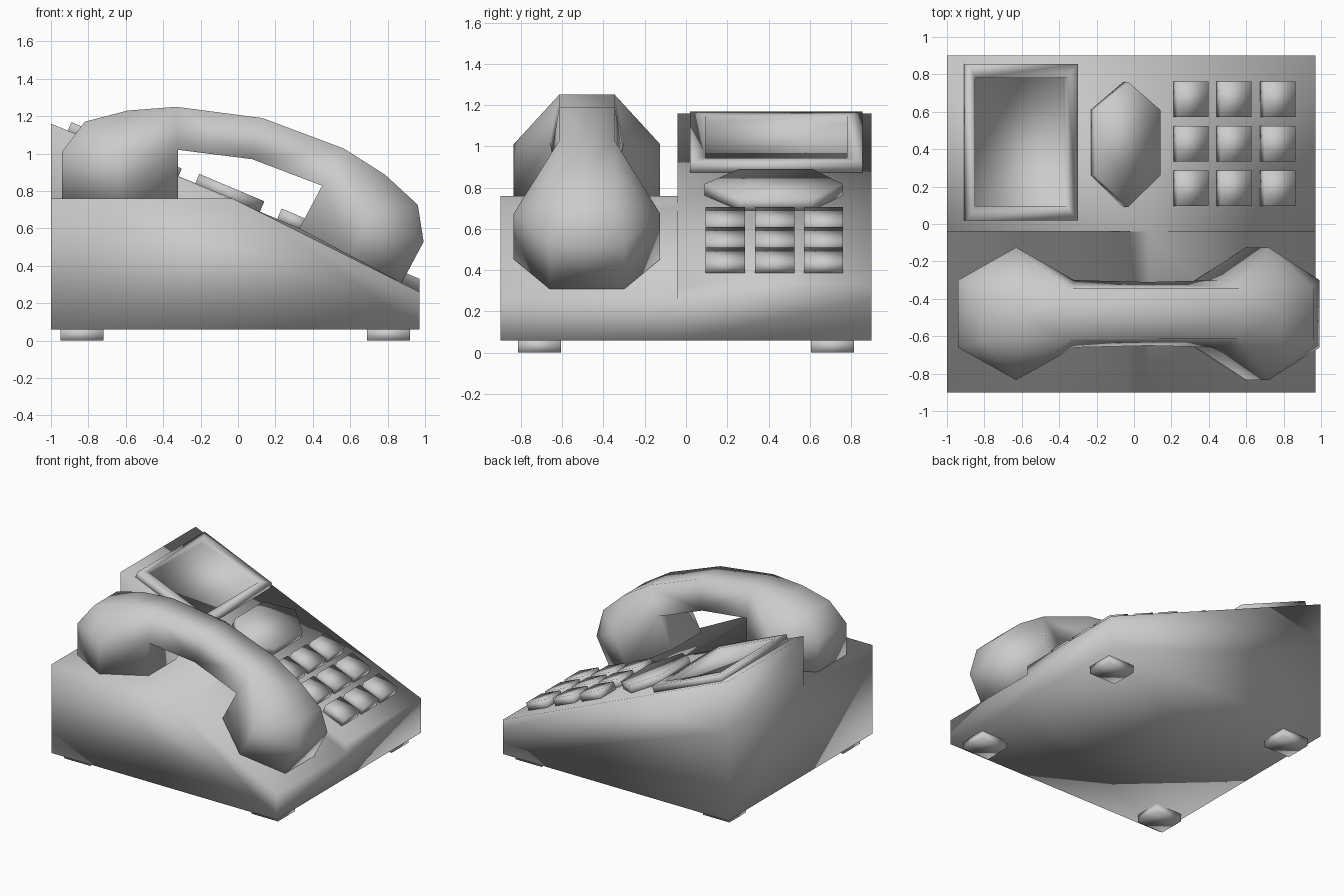
import bpy, bmesh, math
from mathutils import Matrix, Vector

if "Cube" in bpy.data.objects:
    bpy.data.objects.remove(bpy.data.objects["Cube"])

SLOPE = 0.421                      # fall of the keypad deck along x
TILT = math.atan(SLOPE)
COS = math.cos(TILT)


def deck_z(x):
    return 0.739 - SLOPE * x


def finish(name, bm):
    bmesh.ops.remove_doubles(bm, verts=bm.verts[:], dist=0.002)
    bmesh.ops.recalc_face_normals(bm, faces=bm.faces[:])
    mesh = bpy.data.meshes.new(name)
    bm.to_mesh(mesh)
    bm.free()
    mesh.shade_smooth()
    ob = bpy.data.objects.new(name, mesh)
    bpy.context.collection.objects.link(ob)
    return ob


def face(bm, pts):
    return bm.faces.new([bm.verts.new(p) for p in pts])


def strip(bm, ring_a, ring_b):
    n = len(ring_a)
    for i in range(n):
        j = (i + 1) % n
        face(bm, (ring_a[i], ring_a[j], ring_b[j], ring_b[i]))


def stack(name, rings):
    """Closed solid from a stack of equal-sized rings."""
    bm = bmesh.new()
    face(bm, rings[0])
    for a, b in zip(rings, rings[1:]):
        strip(bm, a, b)
    face(bm, rings[-1])
    return finish(name, bm)


def rect(x0, x1, y0, y1, z):
    return [(x0, y0, z), (x1, y0, z), (x1, y1, z), (x0, y1, z)]


def on_deck(ob, x):
    ob.location = (x, 0, deck_z(x))
    ob.rotation_euler = (0, TILT, 0)


# Body: cradle side in front, taller keypad side behind, stepped at y = -0.04
def at_y(profile, y):
    return [(x, y, z) for x, z in profile]


cross = (0.08, 0.705)
cradle = [(-1, 0.06), (0.97, 0.06), (0.97, 0.26), cross, (-0.03, 0.76), (-1, 0.76)]
keypad = [(-1, 0.06), (0.97, 0.06), (0.97, 0.26), (0.97, deck_z(0.97)), cross,
          (-1, 1.16), (-1, 0.76)]
bm = bmesh.new()
face(bm, at_y(cradle, -0.9))
strip(bm, at_y(cradle, -0.9), at_y(cradle, -0.04))
strip(bm, at_y(keypad, -0.04), at_y(keypad, 0.9))
face(bm, at_y(keypad, 0.9))
face(bm, at_y([(0.97, 0.26), (0.97, deck_z(0.97)), cross], -0.04))
face(bm, at_y([cross, (-1, 1.16), (-1, 0.76), (-0.03, 0.76)], -0.04))
finish("body", bm)

# Feet
for x in (-0.835, 0.805):
    for y in (-0.71, 0.71):
        stack("foot", [rect(x - 0.115, x + 0.115, y - 0.105, y + 0.105, z)
                       for z in (0, 0.065)])

# Keys
for x in (0.21, 0.44, 0.675):
    for y in (0.095, 0.335, 0.572):
        key = stack("key", [rect(0, 0.18, y, y + 0.19, z) for z in (-0.01, 0.06)])
        on_deck(key, x)

# Long six-sided button
outline = [(0, 0.26), (0.19, 0.09), (0.377, 0.26), (0.377, 0.61), (0.19, 0.76), (0, 0.61)]
button = stack("long_button", [[(s, y, z) for s, y in outline] for z in (-0.01, 0.06)])
on_deck(button, -0.23)

# Display frame with recessed screen
display = stack("display", [rect(0, 0.64, 0.02, 0.855, -0.01),
                            rect(0, 0.64, 0.02, 0.855, 0.05),
                            rect(0.045, 0.577, 0.095, 0.78, 0.05),
                            rect(0.045, 0.577, 0.095, 0.78, 0.01)])
on_deck(display, -0.91)

# Handset: one quarter as (x, half width, z), mirrored along its tilted axis
P = {
    "out_low": (-0.94, 0.18, 0.76), "out_top": (-0.94, 0.18, 1.01),
    "mid_low": (-0.63, 0.355, 0.76), "mid_top": (-0.63, 0.355, 1.01),
    "in_low": (-0.32, 0.18, 0.76), "in_top": (-0.32, 0.18, 1.02),
    "dome1": (-0.82, 0.14, 1.17), "dome2": (-0.59, 0.135, 1.23),
    "neck": (-0.33, 0.135, 1.25),
    "grip_top": (0.13, 0.135, 1.19), "grip_low": (0.076, 0.17, 0.97),
}
SIDES = ["out_low mid_low mid_top out_top", "mid_low in_low in_top mid_top",
         "out_low mid_low in_low", "out_top mid_top dome1", "dome1 mid_top dome2",
         "dome2 mid_top neck", "neck mid_top in_top", "neck in_top grip_low grip_top"]
SPINE = "grip_low in_top in_low out_low out_top dome1 dome2 neck grip_top".split()

origin = Vector((0.065, 0, 0.925))
tilt = math.radians(14)
to_local = Matrix.Rotation(-tilt, 3, 'Y')


def local(key, centre=False):
    x, w, z = P[key]
    p = to_local @ (Vector((x, 0 if centre else w, z)) - origin)
    if key.startswith("grip"):
        p.x = 0
    return p


bm = bmesh.new()
for names in SIDES:
    face(bm, [local(k) for k in names.split()])
for a, b in zip(SPINE, SPINE[1:]):
    face(bm, [local(a, True), local(b, True), local(b), local(a)])
for flip in ((-1, 1, 1), (1, -1, 1)):
    for f in bm.faces[:]:
        face(bm, [Vector(c * s for c, s in zip(v.co, flip)) for v in f.verts])
handset = finish("handset", bm)
handset.location = (origin.x, -0.48, origin.z)
handset.rotation_euler = (0, tilt, 0)
